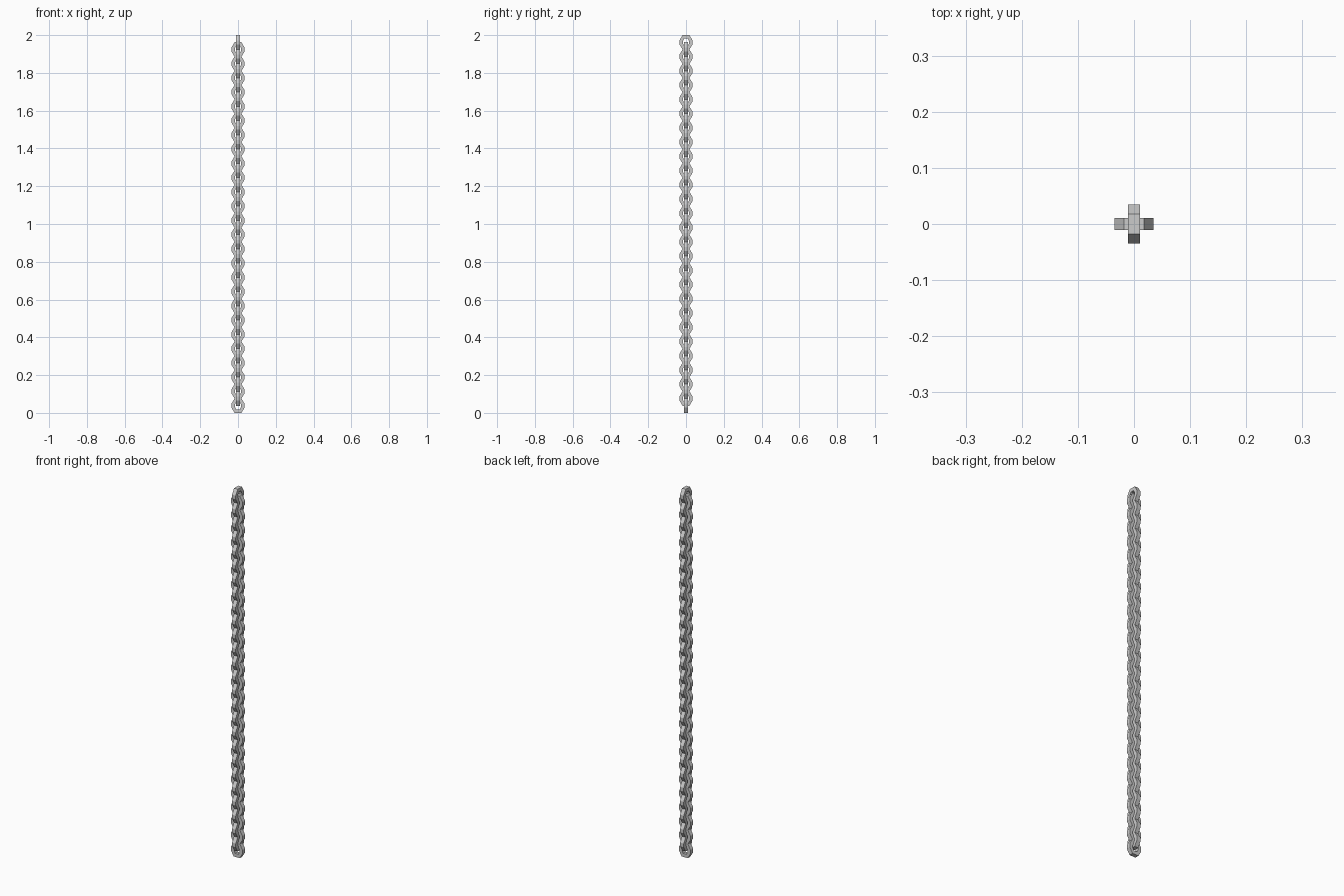
import bpy, bmesh, math

if "Cube" in bpy.data.objects:
    bpy.data.objects.remove(bpy.data.objects["Cube"])

LINKS = 52          # interlocked links, alternating by 90 degrees
LENGTH = 0.077      # height of one link
HALF_T = 0.011      # half thickness of the flat bar
PITCH = (2.0 - LENGTH) / (LINKS - 1)


def octagon(w, h, flat, side):
    """Stretched octagon: half width, half height, half flat end, half upright side."""
    q = [(w, side), (flat, h)]
    return (q + [(-x, z) for x, z in reversed(q)]
            + [(-x, -z) for x, z in q] + [(x, -z) for x, z in reversed(q)])


def link_mesh():
    outer = octagon(0.035, LENGTH / 2, 0.018, 0.010)
    inner = octagon(0.017, LENGTH / 2 - 0.0185, 0.009, 0.005)
    bm = bmesh.new()
    # four loops around the rectangular cross-section
    loops = [[bm.verts.new((x, y, z)) for x, z in prof]
             for prof, y in ((outer, -HALF_T), (outer, HALF_T),
                             (inner, HALF_T), (inner, -HALF_T))]
    for k in range(4):
        a, b = loops[k], loops[(k + 1) % 4]
        for i in range(8):
            j = (i + 1) % 8
            bm.faces.new((a[i], a[j], b[j], b[i]))
    bmesh.ops.recalc_face_normals(bm, faces=bm.faces)
    me = bpy.data.meshes.new("chain_link")
    bm.to_mesh(me)
    bm.free()
    return me


# Chain: the bottom link is broad from the front, the top link broad from the side
mesh = link_mesh()
for i in range(LINKS):
    link = bpy.data.objects.new(f"chain_link_{i + 1}", mesh)
    link.location.z = LENGTH / 2 + i * PITCH
    link.rotation_euler.z = math.pi / 2 * (i % 2)
    bpy.context.collection.objects.link(link)
